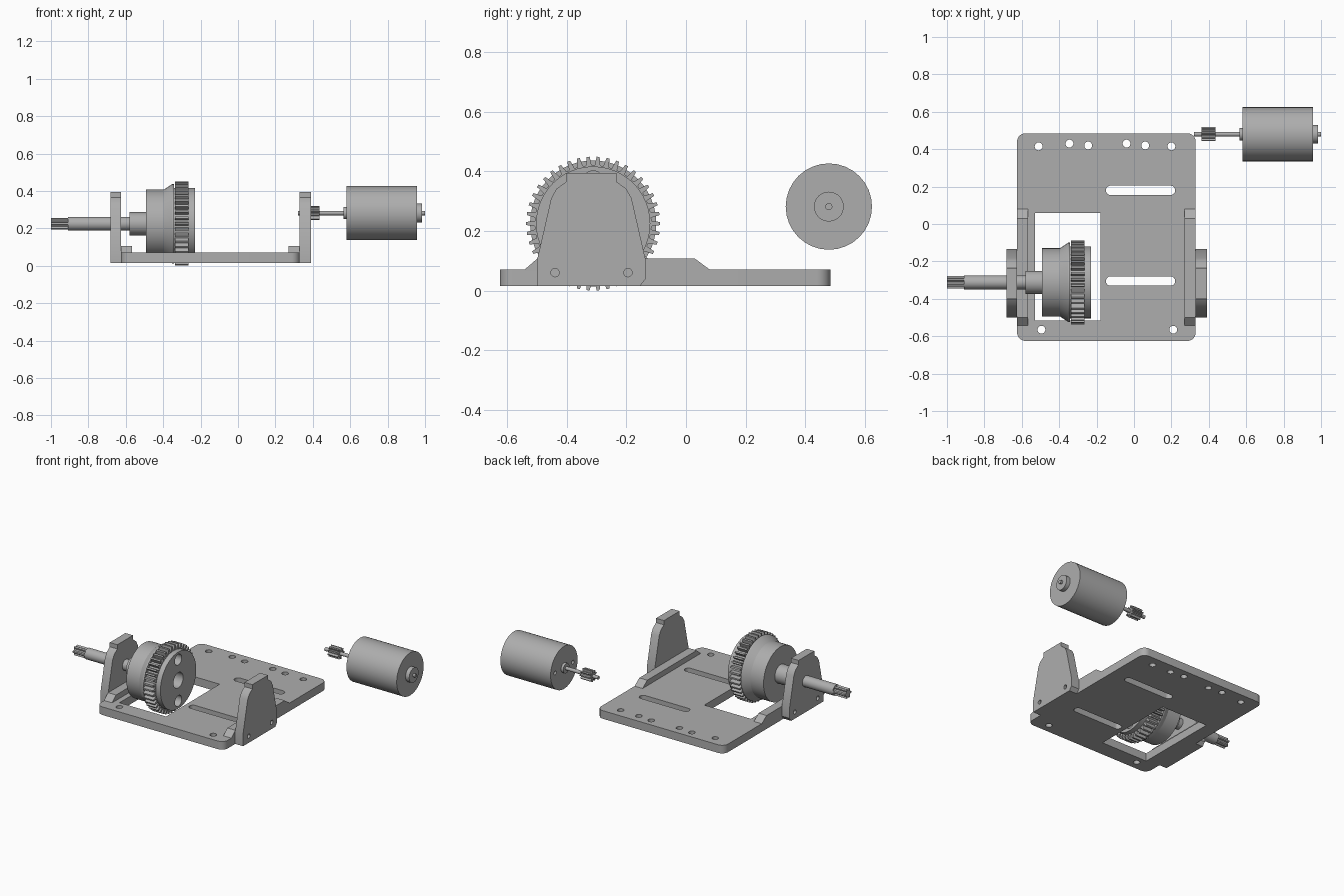
import bpy, bmesh
from math import sin, cos, pi, radians

cube = bpy.data.objects.get("Cube")
if cube:
    bpy.data.objects.remove(cube, do_unlink=True)

grey = bpy.data.materials.new("neutral_grey")
grey.use_nodes = True
colour = (0.42, 0.42, 0.42, 1)
grey.diffuse_color = colour
grey.node_tree.nodes["Principled BSDF"].inputs["Base Color"].default_value = colour

WHEEL = (-0.312, 0.225)   # y, z of the wheel axis
MOTOR = (0.48, 0.282)     # y, z of the motor axis


def finish(ob):
    ob.data.materials.clear()
    ob.data.materials.append(grey)
    bpy.ops.object.select_all(action="DESELECT")
    ob.select_set(True)
    bpy.context.view_layer.objects.active = ob
    bpy.ops.object.shade_smooth_by_angle(angle=radians(30))


def circle(r, x=0, y=0, n=24):
    return [(x + r * cos(2 * pi * i / n), y + r * sin(2 * pi * i / n)) for i in range(n)]


def rounded(x0, x1, y0, y1, r, n=8):
    """Rectangle outline with round corners."""
    pts = []
    corners = [(x1 - r, y1 - r), (x0 + r, y1 - r), (x0 + r, y0 + r), (x1 - r, y0 + r)]
    for k, (cx, cy) in enumerate(corners):
        for i in range(n + 1):
            a = pi / 2 * (k + i / n)
            pts.append((cx + r * cos(a), cy + r * sin(a)))
    return pts


def teeth(count, root, tip):
    """Outline of a toothed wheel with tapered teeth."""
    step = 2 * pi / count
    shape = ((-0.32, root), (-0.15, tip), (0.15, tip), (0.32, root))
    return [(r * cos((i + f) * step), r * sin((i + f) * step))
            for i in range(count) for f, r in shape]


def slab(name, outlines, start, end, axis=None):
    """Extrude outlines (first outer, then holes) along z, or along x if axis is given."""
    cu = bpy.data.curves.new(name, "CURVE")
    cu.dimensions = "2D"
    cu.fill_mode = "BOTH"
    cu.extrude = (end - start) / 2
    for pts in outlines:
        sp = cu.splines.new("POLY")
        sp.points.add(len(pts) - 1)
        for p, (u, v) in zip(sp.points, pts):
            p.co = (u, v, 0, 1)
        sp.use_cyclic_u = True
    ob = bpy.data.objects.new(name, cu)
    bpy.context.collection.objects.link(ob)
    mid = (start + end) / 2
    if axis is None:
        ob.location = (0, 0, mid)
    else:
        ob.location = (mid, *axis)
        ob.rotation_euler = (pi / 2, 0, pi / 2)
    bpy.ops.object.select_all(action="DESELECT")
    ob.select_set(True)
    bpy.context.view_layer.objects.active = ob
    bpy.ops.object.convert(target="MESH")
    ob = bpy.context.view_layer.objects.active
    bm = bmesh.new()
    bm.from_mesh(ob.data)
    bmesh.ops.remove_doubles(bm, verts=bm.verts, dist=1e-5)
    bmesh.ops.recalc_face_normals(bm, faces=bm.faces)
    bm.to_mesh(ob.data)
    bm.free()
    finish(ob)
    return ob


def turned(name, profile, axis, n=48):
    """Solid of revolution along x from (x, radius) pairs, capped at both ends."""
    bm = bmesh.new()
    rings = [[bm.verts.new((x, axis[0] + u, axis[1] + v)) for u, v in circle(r, n=n)]
             for x, r in profile]
    for a, b in zip(rings, rings[1:]):
        for i in range(n):
            j = (i + 1) % n
            bm.faces.new((a[i], a[j], b[j], b[i]))
    bm.faces.new(rings[0])
    bm.faces.new(rings[-1])
    bmesh.ops.recalc_face_normals(bm, faces=bm.faces)
    me = bpy.data.meshes.new(name)
    bm.to_mesh(me)
    bm.free()
    ob = bpy.data.objects.new(name, me)
    bpy.context.collection.objects.link(ob)
    finish(ob)
    return ob


# Base plate with window, slots and screw holes
holes = [(-0.51, 0.415), (-0.345, 0.43), (-0.245, 0.42), (-0.04, 0.43),
         (0.06, 0.42), (0.2, 0.415), (-0.495, -0.565), (0.21, -0.565)]
outlines = [rounded(-0.625, 0.33, -0.625, 0.485, 0.045),
            [(-0.53, -0.515), (-0.18, -0.515), (-0.18, 0.06), (-0.53, 0.06)]]
outlines += [rounded(-0.15, 0.22, y - 0.025, y + 0.025, 0.0245) for y in (0.18, -0.305)]
outlines += [circle(0.021, x, y) for x, y in holes]
slab("base_plate", outlines, 0.015, 0.07)

# Side rails and upright brackets
rail = [(-0.545, 0.068), (0.083, 0.068), (0.03, 0.107), (-0.5, 0.107)]
half = [(0.183, 0.1), (0.135, 0.31), (0.117, 0.342), (0.084, 0.366), (0.084, 0.395)]
bracket = [(-0.155, 0.015), (-0.135, 0.04)]
bracket += [(-0.318 + d, z) for d, z in half]
bracket += [(-0.318 - d, z) for d, z in reversed(half)]
bracket += [(-0.501, 0.015)]
screws = [circle(0.014, y, 0.06) for y in (-0.44, -0.195)]
for side, rail_x, bracket_x in (("right", (-0.626, -0.566), (-0.682, -0.625)),
                                ("left", (0.27, 0.33), (0.33, 0.389))):
    slab(side + "_rail", [rail], *rail_x, axis=(0, 0))
    slab(side + "_bracket", [bracket] + screws, *bracket_x, axis=(0, 0))

# Wheel: shaft with splined tip, drum, toothed ring and drilled disc
slab("shaft_spline", [teeth(6, 0.024, 0.034)], -1.0, -0.905, WHEEL)
turned("wheel_shaft", [(-0.91, 0.037), (-0.56, 0.037)], WHEEL, 32)
turned("wheel_drum", [(-0.58, 0.062), (-0.492, 0.062), (-0.492, 0.183), (-0.395, 0.183),
                      (-0.352, 0.212), (-0.342, 0.212), (-0.342, 0.192), (-0.335, 0.192)], WHEEL)
slab("wheel_teeth", [teeth(42, 0.196, 0.225), circle(0.188, n=48)], -0.338, -0.265, WHEEL)
slab("wheel_disc", [circle(0.192, n=48), circle(0.052)]
     + [circle(0.037, 0, v) for v in (-0.14, 0.14)], -0.336, -0.23, WHEEL)

# Motor with drilled front plate, collars, shaft and pinion
slab("motor_front", [circle(0.145, n=32)] + [circle(0.013, u, 0, 16) for u in (-0.095, 0.095)],
     0.58, 0.6, MOTOR)
turned("motor_body", [(0.6, 0.145), (0.957, 0.145), (0.957, 0.05), (0.985, 0.05)], MOTOR, 32)
turned("motor_front_collar", [(0.563, 0.033), (0.59, 0.033)], MOTOR, 24)
turned("motor_shaft", [(0.32, 0.012), (1.0, 0.012)], MOTOR, 16)
slab("motor_pinion", [teeth(9, 0.022, 0.038)], 0.36, 0.436, MOTOR)
